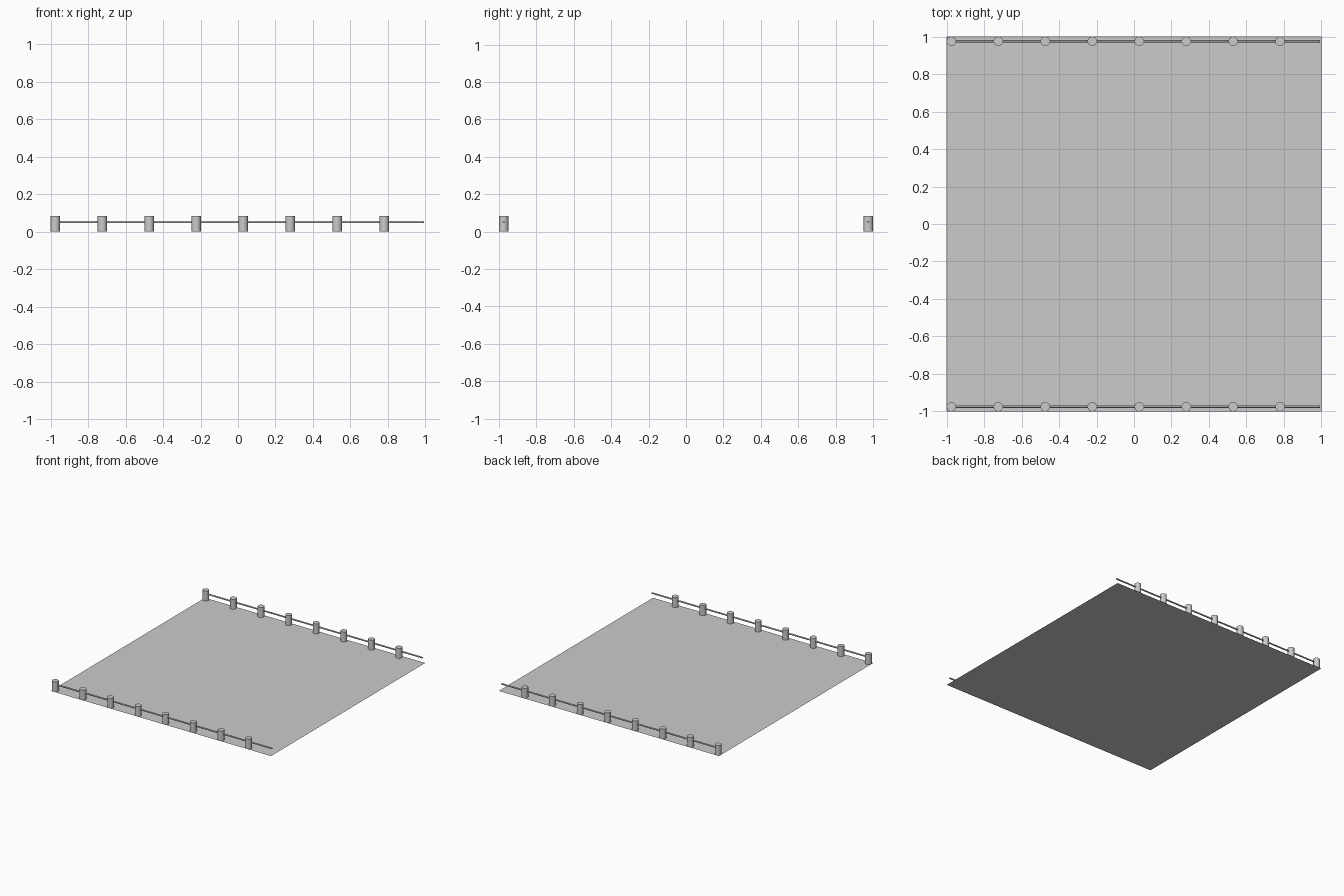
import bpy, math

if "Cube" in bpy.data.objects:
    bpy.data.objects.remove(bpy.data.objects["Cube"])

POSTS, STEP, X0, Y = 8, 0.2507, -0.975, 0.975
POST_R, POST_H = 0.025, 0.082
RAIL_R, RAIL_Z, RAIL_END = 0.006, 0.051, 0.992


def cylinder(name, radius, depth, location, rotation=(0, 0, 0), sides=32):
    bpy.ops.mesh.primitive_cylinder_add(vertices=sides, radius=radius, depth=depth,
                                        location=location, rotation=rotation)
    ob = bpy.context.object
    ob.name = name
    bpy.ops.object.shade_smooth_by_angle()
    return ob


# Flat deck, a single sheet
bpy.ops.mesh.primitive_plane_add(size=2)
bpy.context.object.name = "deck"

# A row of posts threaded by one rail along the front and back edges
for side, y in (("front", -Y), ("back", Y)):
    for i in range(POSTS):
        cylinder(f"{side}_post_{i + 1}", POST_R, POST_H, (X0 + i * STEP, y, POST_H / 2))
    cylinder(f"{side}_rail", RAIL_R, RAIL_END - X0, ((X0 + RAIL_END) / 2, y, RAIL_Z),
             (0, math.pi / 2, 0), 16)
